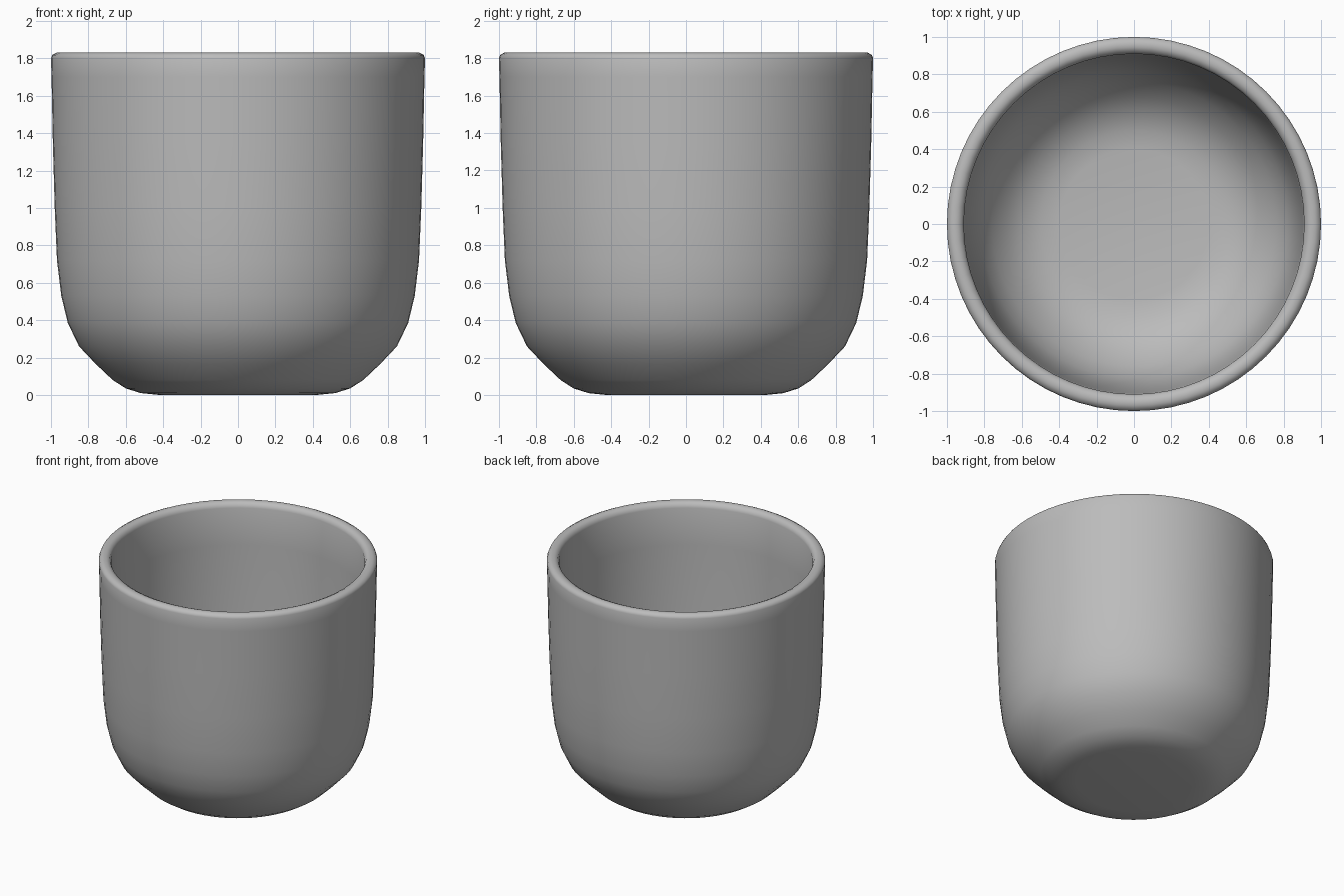
import bpy, bmesh, math

cube = bpy.data.objects.get("Cube")
if cube:
    bpy.data.objects.remove(cube, do_unlink=True)

SEGMENTS = 64

# Single clay colour
clay = bpy.data.materials.new("grey clay")
clay.use_nodes = True
grey = (0.5, 0.5, 0.5, 1)
clay.diffuse_color = grey
clay.node_tree.nodes["Principled BSDF"].inputs["Base Color"].default_value = grey

# Profile (radius, height): underside, outer wall, rounded rim, inner wall, floor
profile = [
    (0, 0), (0.42, 0), (0.52, 0.01), (0.6, 0.035), (0.67, 0.08),
    (0.76, 0.165), (0.85, 0.26), (0.91, 0.385), (0.945, 0.53), (0.968, 0.72),
    (0.98, 1.0), (0.99, 1.35), (0.997, 1.7), (1.0, 1.8), (0.993, 1.818),
    (0.97, 1.83), (0.945, 1.83), (0.92, 1.818), (0.91, 1.79),
    (0.905, 1.5), (0.895, 1.0), (0.88, 0.72), (0.855, 0.53), (0.82, 0.41),
    (0.76, 0.3), (0.68, 0.21), (0.6, 0.145), (0.5, 0.105), (0.4, 0.09), (0, 0.09),
]

# Cup body, lathed around the vertical axis
bm = bmesh.new()
verts = [bm.verts.new((r, 0, z)) for r, z in profile]
edges = [bm.edges.new(pair) for pair in zip(verts, verts[1:])]
bmesh.ops.spin(bm, geom=verts + edges, cent=(0, 0, 0), axis=(0, 0, 1),
               angle=math.tau, steps=SEGMENTS, use_merge=True)
bmesh.ops.remove_doubles(bm, verts=bm.verts, dist=0.0001)
bmesh.ops.recalc_face_normals(bm, faces=bm.faces)

mesh = bpy.data.meshes.new("cup_body")
bm.to_mesh(mesh)
bm.free()
mesh.materials.append(clay)
cup = bpy.data.objects.new("cup_body", mesh)
bpy.context.collection.objects.link(cup)

# Smooth shading throughout
bpy.context.view_layer.objects.active = cup
cup.select_set(True)
bpy.ops.object.shade_smooth_by_angle(angle=math.radians(60))
